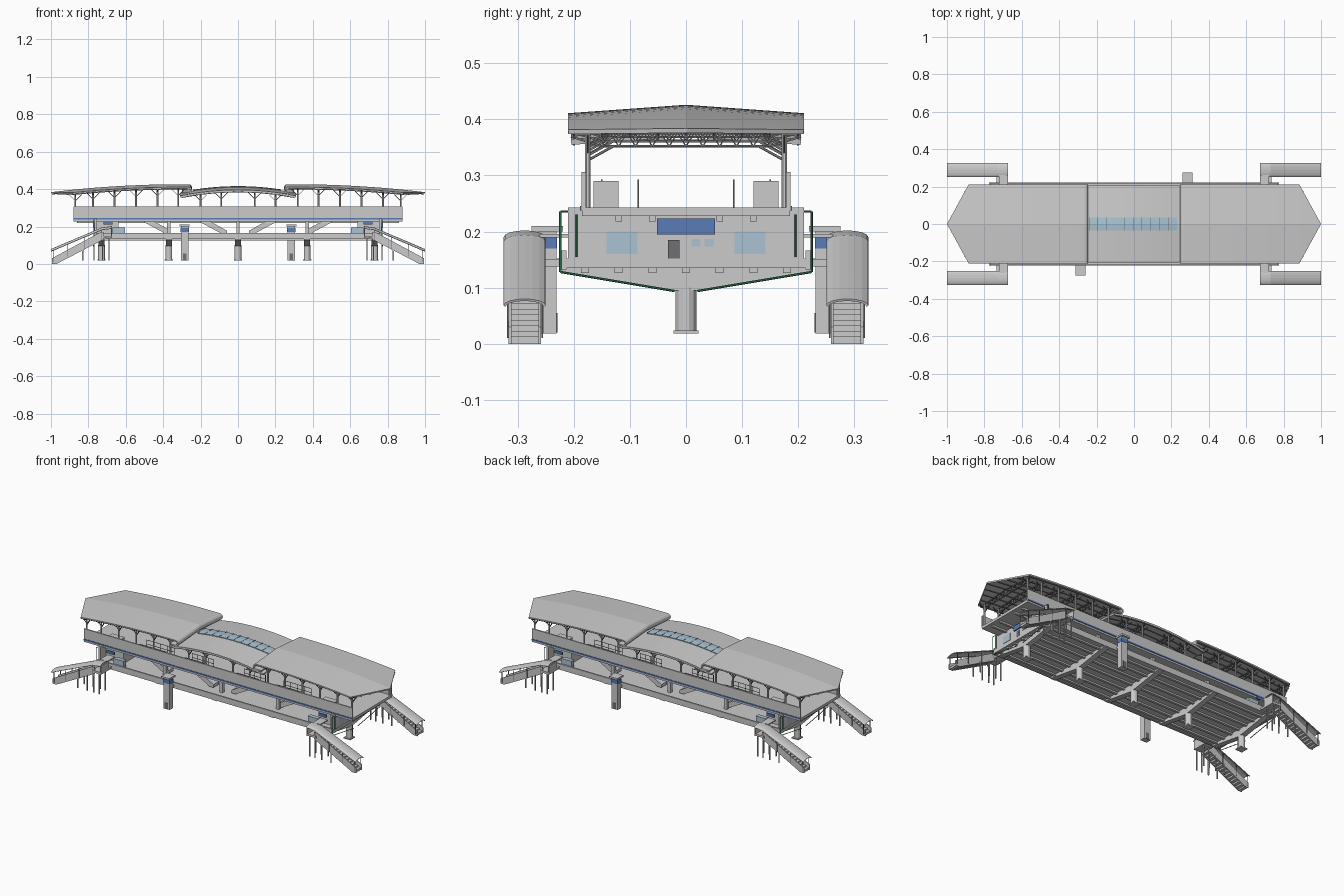
import bpy, bmesh, math
from mathutils import Vector

if "Cube" in bpy.data.objects:
    bpy.data.objects.remove(bpy.data.objects["Cube"])

parts = {}

def material(name, col):
    m = bpy.data.materials.new(name)
    m.diffuse_color = (*col, 1)
    m.use_nodes = True
    m.node_tree.nodes["Principled BSDF"].inputs["Base Color"].default_value = m.diffuse_color
    return m

BLUE = material("blue_panel", (0.10, 0.20, 0.48))
GLASS = material("pale_glass", (0.40, 0.55, 0.65))
GREEN = material("green_pipe", (0.04, 0.22, 0.10))
DARK = material("dark_steel", (0.16, 0.16, 0.17))

def part(name, mat=None):
    if name not in parts:
        parts[name] = (bmesh.new(), mat)
    return parts[name][0]

def prism(bm, pts, off):
    """Extrude a closed 3D outline by a vector."""
    a = [bm.verts.new(p) for p in pts]
    b = [bm.verts.new(Vector(p) + Vector(off)) for p in pts]
    bm.faces.new(a)
    bm.faces.new(b[::-1])
    for i in range(len(a)):
        j = (i + 1) % len(a)
        bm.faces.new((a[j], a[i], b[i], b[j]))

def box(bm, x0, x1, y0, y1, z0, z1):
    prism(bm, [(x0, y0, z0), (x1, y0, z0), (x1, y1, z0), (x0, y1, z0)], (0, 0, z1 - z0))

def bar(bm, p, q, r, n=4):
    """Thin n-sided rod from p to q."""
    p, q = Vector(p), Vector(q)
    rot = (q - p).to_track_quat('Z', 'Y')
    ring = [p + rot @ Vector((r * math.cos(t), r * math.sin(t), 0))
            for t in (math.pi / n + 2 * math.pi * i / n for i in range(n))]
    prism(bm, ring, q - p)

def sheet(name, rows, thick, mat=None):
    """Grid surface given a list of point rows, thickened downward."""
    bm = part(name, mat)
    g = [[bm.verts.new(p) for p in r] for r in rows]
    for r, s in zip(g, g[1:]):
        for i in range(len(r) - 1):
            bm.faces.new((r[i], s[i], s[i + 1], r[i + 1]))
    thickness[name] = thick

thickness = {}
def end_z(x): return 0.426 - 0.042 * ((abs(x) - 0.3) / 0.7) ** 2
def mid_z(x): return 0.411 - 0.032 * (x / 0.31) ** 2
def roof_row(x, z, hw): return [(x, -hw, z - 0.015 * hw / 0.21), (x, 0, z), (x, hw, z - 0.015 * hw / 0.21)]

# End roofs: arched, ridged, pointed outer tip, curled inner lip
for s, nm in ((1, "right_roof"), (-1, "left_roof")):
    rows = [roof_row(0.30, 0.390, 0.21)]
    for i in range(7):
        a = math.pi * (1 - i / 6)
        rows.append(roof_row(0.264 - 0.018 * math.sin(a), 0.408 + 0.018 * math.cos(a), 0.21))
    rows += [roof_row(x, end_z(x), 0.21) for x in (0.3 + 0.585 * i / 10 for i in range(11))]
    rows.append(roof_row(0.999, end_z(1), 0.002))
    if s < 0:
        rows = [[(-x, y, z) for x, y, z in r] for r in rows[::-1]]
    sheet(nm, rows, 0.008)
# Central roof and skylight
xs = [-0.31 + 0.62 * i / 12 for i in range(13)]
sheet("central_roof", [roof_row(x, mid_z(x), 0.205) for x in xs], 0.010)
xs = [-0.24 + 0.47 * i / 10 for i in range(11)]
sheet("skylight", [roof_row(x, mid_z(x) + 0.005, 0.035) for x in xs], 0.004, GLASS)
for x in xs:
    bar(part("skylight_bars", DARK), (x, -0.035, mid_z(x) + 0.004), (x, 0.035, mid_z(x) + 0.004), 0.0015)

# Roof posts, cross trusses and purlins
post, truss = part("roof_posts"), part("roof_trusses", DARK)
for x in (0.09, 0.2, 0.32, 0.43, 0.545, 0.66, 0.775, 0.87):
    for s in (1, -1):
        X = s * x
        top = (mid_z(x) if x < 0.31 else end_z(x)) - 0.012
        low = top - 0.034
        for t in (1, -1):
            bar(post, (X, t * 0.175, 0.24), (X, t * 0.175, top - 0.012), 0.005, 8)
            bar(truss, (X, t * 0.205, top - 0.015), (X, 0, top), 0.003)
            bar(truss, (X, t * 0.205, top - 0.017), (X, t * 0.15, low), 0.0025)
            bar(truss, (X, t * 0.175, low - 0.025), (X, t * 0.13, low), 0.003)
            for d in (-0.035, 0.035):
                bar(truss, (X, t * 0.175, low - 0.015), (X + d, t * 0.175, top - 0.014), 0.002)
            for i in range(5):
                y0, y1 = 0.15 - 0.03 * i, 0.135 - 0.03 * i
                bar(truss, (X, t * y0, low), (X, t * y1, top - 0.01), 0.0015)
                bar(truss, (X, t * y1, top - 0.01), (X, t * (y0 - 0.03), low), 0.0015)
        bar(truss, (X, -0.15, low), (X, 0.15, low), 0.0025)
for y in (-0.2, -0.15, -0.1, -0.05, 0, 0.05, 0.1, 0.15, 0.2):
    dz = 0.012 + 0.015 * abs(y) / 0.21
    for s in (1, -1):
        reach = 0.885 + 0.11 * (1 - abs(y) / 0.21)
        px = [0.27 + (reach - 0.27) * i / 6 for i in range(7)]
        for a, b in zip(px, px[1:]):
            bar(truss, (s * a, y, end_z(a) - dz), (s * b, y, end_z(b) - dz), 0.0025)
        for a, b in ((0, 0.1), (0.1, 0.2), (0.2, 0.3)):
            bar(truss, (s * a, y, mid_z(a) - dz), (s * b, y, mid_z(b) - dz), 0.0025)

# Platform deck, side parapets, blue trim
box(part("platform_deck"), -0.88, 0.88, -0.185, 0.185, 0.228, 0.243)
for t in (1, -1):
    y0, y1 = sorted((t * 0.178, t * 0.186))
    box(part("platform_parapet"), -0.88, 0.88, y0, y1, 0.238, 0.306)
    y0, y1 = sorted((t * 0.185, t * 0.189))
    box(part("blue_trim", BLUE), -0.88, 0.88, y0, y1, 0.238, 0.246)
    for y in (0.06, 0.12):
        box(part("deck_beams"), -0.86, 0.86, t * y - 0.006, t * y + 0.006, 0.218, 0.23)

# Platform stair enclosures, railings and cabins
rail = part("platform_railings", DARK)
for s in (1, -1):
    for t in (1, -1):
        for x0, x1 in ((0.10, 0.24), (0.36, 0.54)):
            for y in (0.085, 0.15):
                for z in (0.268, 0.292):
                    bar(rail, (s * x0, t * y, z), (s * x1, t * y, z), 0.0015)
                for i in range(5):
                    x = s * (x0 + (x1 - x0) * i / 4)
                    bar(rail, (x, t * y, 0.243), (x, t * y, 0.292), 0.0015)
        a, b = sorted((t * 0.12, t * 0.165))
        c = s * 0.70
        box(part("platform_cabins"), c - 0.04, c + 0.04, a, b, 0.243, 0.29)
        box(part("platform_benches", DARK), s * 0.6 - 0.03, s * 0.6 + 0.03, a, b, 0.243, 0.26)
        # Sloping stairs between concourse and platform
        for xa, xb in ((0.36, 0.50), (0.06, 0.20)):
            prism(part("inner_stairs"), [(s * xa, t * 0.09, 0.160), (s * (xa + 0.025), t * 0.09, 0.160),
                  (s * xb, t * 0.09, 0.222), (s * xb, t * 0.09, 0.240), (s * (xb - 0.03), t * 0.09, 0.240),
                  (s * xa, t * 0.09, 0.178)], (0, t * 0.055, 0))

# Concourse slab with upstand edges and underside girders
box(part("concourse_slab"), -0.77, 0.77, -0.215, 0.215, 0.135, 0.152)
for t in (1, -1):
    y0, y1 = sorted((t * 0.213, t * 0.222))
    box(part("concourse_edge"), -0.77, 0.77, y0, y1, 0.132, 0.166)
for i in range(7):
    y = -0.18 + 0.06 * i
    box(part("slab_girders"), -0.76, 0.76, y - 0.007, y + 0.007, 0.126, 0.137)

# Piers with wedge-shaped crossheads
for x in (-0.73, -0.37, 0, 0.37, 0.73):
    prism(part("pier_crossheads"), [(x - 0.016, y, z) for y, z in ((-0.22, 0.145), (-0.22, 0.128),
          (-0.02, 0.095), (0.02, 0.095), (0.22, 0.128), (0.22, 0.145))], (0.032, 0, 0))
    bar(part("piers"), (x, 0, 0.02), (x, 0, 0.1), 0.019, 12)
    box(part("pier_feet"), x - 0.022, x + 0.022, -0.022, 0.022, 0.018, 0.024)
    for y in (-0.15, 0.15):
        box(part("concourse_columns"), x - 0.009, x + 0.009, y - 0.009, y + 0.009, 0.15, 0.23)

# End walls with rooms, blue panel, windows and door
for s in (1, -1):
    def slab(name, xa, xb, y0, y1, z0, z1, mat=None):
        box(part(name, mat), min(s * xa, s * xb), max(s * xa, s * xb), y0, y1, z0, z1)
    slab("end_walls", 0.755, 0.768, -0.21, 0.21, 0.135, 0.243)
    slab("end_rooms", 0.64, 0.756, -0.16, 0.16, 0.15, 0.23)
    slab("end_blue_panel", 0.767, 0.775, -0.052, 0.052, 0.195, 0.223, BLUE)
    slab("end_door", 0.767, 0.771, -0.032, -0.012, 0.152, 0.185, DARK)
    for a, b, z0, z1 in ((-0.142, -0.086, 0.16, 0.2), (0.086, 0.142, 0.16, 0.2), (0.01, 0.026, 0.173, 0.187), (0.033, 0.049, 0.173, 0.187)):
        slab("end_windows", 0.767, 0.770, a, b, z0, z1, GLASS)
    for t in (1, -1):
        for pa, pb in (((0.21, 0.236), (0.224, 0.236)), ((0.224, 0.236), (0.224, 0.128)), ((0.224, 0.128), (0.02, 0.094)), ((0.195, 0.155), (0.195, 0.23))):
            bar(part("drain_pipes", GREEN), (s * 0.773, t * pa[0], pa[1]), (s * 0.773, t * pb[0], pb[1]), 0.002, 6)
        def corner(name, x0, x1, y0, y1, z0, z1, mat=None):
            slab(name, x0, x1, min(t * y0, t * y1), max(t * y0, t * y1), z0, z1, mat)
        # Entrance landing, its roof and kiosks
        corner("stair_landings", 0.675, 0.735, 0.21, 0.318, 0.138, 0.15)
        corner("landing_roofs", 0.675, 0.722, 0.19, 0.262, 0.189, 0.196)
        corner("landing_walls", 0.675, 0.68, 0.25, 0.32, 0.138, 0.19)
        corner("entrance_panels", 0.67, 0.72, 0.196, 0.204, 0.212, 0.228, BLUE)
        corner("entrance_kiosks", 0.605, 0.67, 0.185, 0.21, 0.15, 0.195, GLASS)
        # Stair flights, stringers and side panels
        for i in range(14):
            x = 0.73 + 0.0186 * i
            z = 0.14 - 0.0098 * i
            corner("entrance_steps", x, x + 0.0195, 0.262, 0.312, max(0, z - 0.014), z)
        for y in (0.258, 0.311):
            prism(part("stair_stringers"), [(s * x, t * y, z) for x, z in ((0.72, 0.13), (0.97, 0), (0.995, 0),
                  (0.995, 0.03), (0.735, 0.17), (0.72, 0.17))], (0, t * 0.005, 0))
        # Arched stair canopy on thin posts
        path = [(0.675, 0.190), (0.73, 0.182), (0.82, 0.144), (0.91, 0.106), (0.999, 0.068)]
        arc = [(0.2875 * t + 0.0375 * math.sin(k), 0.012 * math.cos(k * 1.0)) for k in (math.pi / 2 * (i / 4 - 1) for i in range(9))]
        rows = [[(s * x, y, z + dz) for y, dz in arc] for x, z in path]
        sheet("stair_canopies", rows if s > 0 else rows[::-1], 0.004)
        for x, z in path[1:4] + [(0.985, 0.075)]:
            for y in (0.256, 0.318):
                bar(part("canopy_posts", DARK), (s * x, t * y, z - 0.065), (s * x, t * y, z), 0.002)
        for x, z in ((0.69, 0.14), (0.725, 0.13), (0.77, 0.11), (0.83, 0.08)):
            for y in (0.256, 0.314):
                bar(part("stair_supports"), (s * x, t * y, 0.018), (s * x, t * y, z), 0.004)

# Lift towers on opposite sides
for s in (1, -1):
    x, y = s * 0.285, s * 0.247
    box(part("lift_towers"), x - 0.021, x + 0.021, y - 0.016, y + 0.016, 0.018, 0.2)
    box(part("lift_glazing", BLUE), x - 0.0225, x + 0.0225, y - 0.0175, y + 0.0175, 0.17, 0.192)
    box(part("lift_roofs"), x - 0.027, x + 0.027, y - 0.028, y + 0.028, 0.2, 0.21)
    box(part("lift_bridges"), x - 0.02, x + 0.02, min(s * 0.2, y), max(s * 0.2, y), 0.14, 0.152)
    box(part("lift_doors", DARK), x - 0.01, x + 0.01, y - 0.018, y + 0.018, 0.02, 0.055)

# Turn the collected meshes into objects
for name, (bm, mat) in parts.items():
    if name not in thickness:
        bmesh.ops.recalc_face_normals(bm, faces=bm.faces)
    me = bpy.data.meshes.new(name)
    bm.to_mesh(me)
    bm.free()
    ob = bpy.data.objects.new(name, me)
    bpy.context.collection.objects.link(ob)
    if mat:
        me.materials.append(mat)
    if name in thickness:
        mod = ob.modifiers.new("thickness", 'SOLIDIFY')
        mod.thickness = thickness[name]
        mod.offset = -1
